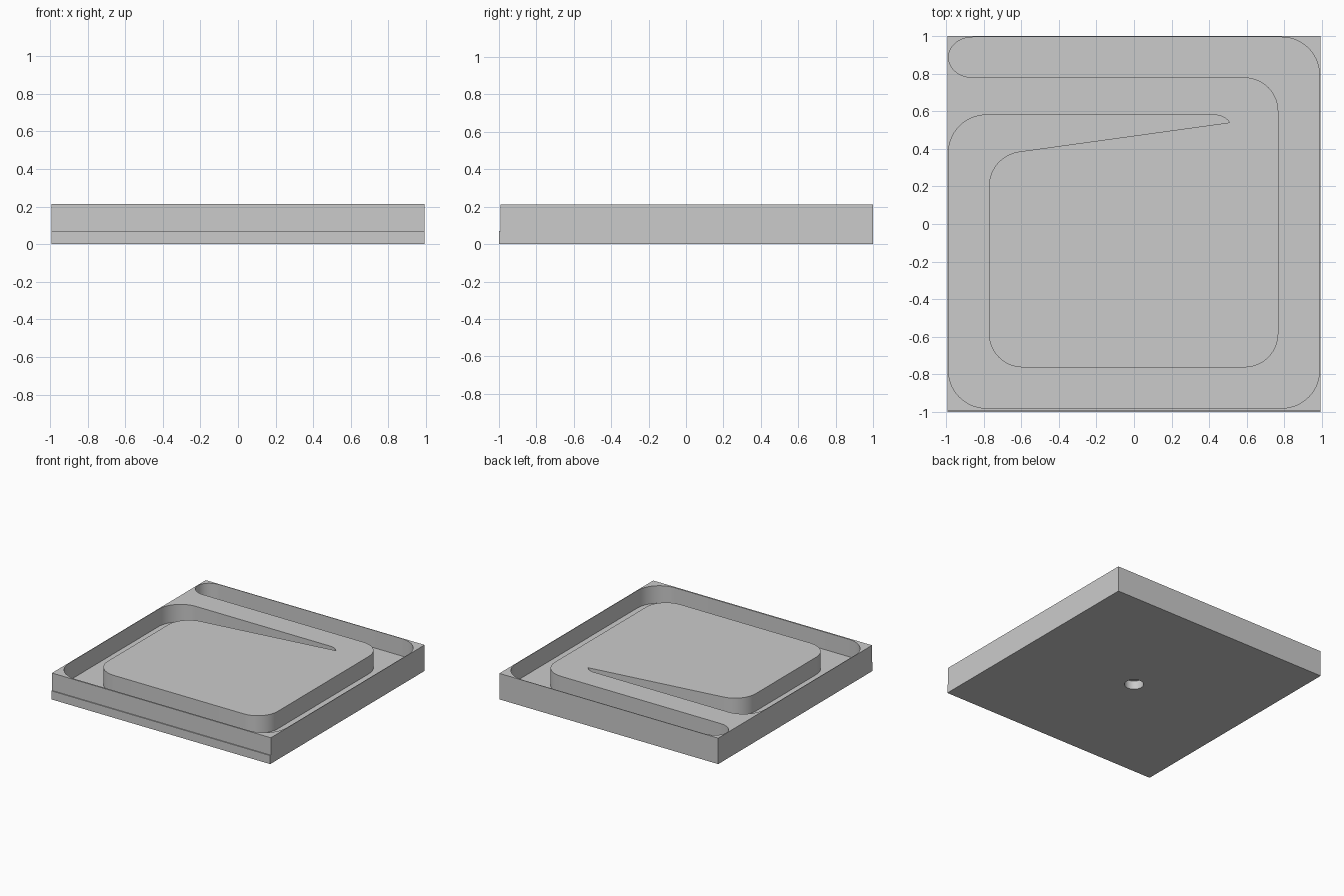
import bpy, bmesh
from math import cos, sin, radians

if "Cube" in bpy.data.objects:
    bpy.data.objects.remove(bpy.data.objects["Cube"])


def arc(cx, cy, rx, ry, a0, a1, n=14):
    """Points along an elliptical arc, angles in degrees."""
    return [(cx + rx * cos(radians(a0 + (a1 - a0) * i / n)),
             cy + ry * sin(radians(a0 + (a1 - a0) * i / n))) for i in range(n + 1)]


def rect(x, y0, y1):
    return [(-x, y0), (x, y0), (x, y1), (-x, y1)]


def plate(name, z0, z1, outlines):
    """Extrude a flat outline (later outlines are holes) from z0 to z1."""
    curve = bpy.data.curves.new(name, 'CURVE')
    curve.dimensions = '2D'
    curve.fill_mode = 'BOTH'
    curve.extrude = (z1 - z0) / 2
    for pts in outlines:
        spline = curve.splines.new('POLY')
        spline.points.add(len(pts) - 1)
        for p, (x, y) in zip(spline.points, pts):
            p.co = (x, y, 0, 1)
        spline.use_cyclic_u = True
    obj = bpy.data.objects.new(name, curve)
    obj.location.z = (z0 + z1) / 2
    bpy.context.collection.objects.link(obj)
    bpy.ops.object.select_all(action='DESELECT')
    obj.select_set(True)
    bpy.context.view_layer.objects.active = obj
    bpy.ops.object.convert(target='MESH')
    obj = bpy.context.view_layer.objects.active
    # Weld caps to walls
    bm = bmesh.new()
    bm.from_mesh(obj.data)
    bmesh.ops.remove_doubles(bm, verts=bm.verts, dist=0.0002)
    bmesh.ops.recalc_face_normals(bm, faces=bm.faces)
    bm.to_mesh(obj.data)
    bm.free()
    bpy.ops.object.shade_smooth_by_angle(angle=radians(30))
    return obj


X, FLOOR, TOP = 0.992, 0.07, 0.213
XI, YB, YF = 0.987, 0.994, -0.98      # channel outer limits

# Winding channel: outer side clockwise, then back along the island
channel = (
    arc(-0.86, 0.887, XI - 0.86, YB - 0.887, 180, 90)
    + arc(XI - 0.2, YB - 0.2, 0.2, 0.2, 90, 0)
    + arc(XI - 0.2, YF + 0.2, 0.2, 0.2, 0, -90)
    + arc(-XI + 0.2, YF + 0.2, 0.2, 0.2, -90, -180)
    + arc(-XI + 0.2, 0.38, 0.2, 0.2, 180, 90)
    + arc(0.43, 0.48, 0.1, 0.1, 90, 37, 6)
    + arc(-0.585, 0.2, 0.187, 0.187, 98, 180)
    + arc(-0.592, -0.583, 0.18, 0.18, 180, 270)
    + arc(0.588, -0.583, 0.18, 0.18, -90, 0)
    + arc(0.588, 0.6, 0.18, 0.18, 0, 90)
    + arc(-0.86, 0.887, XI - 0.86, 0.107, 270, 180)[:-1]
)

# Base plate with blind hole underneath
plate("base_plate", 0, FLOOR, [rect(X, -1, 1), arc(0, 0, 0.072, 0.072, 0, 360, 32)[:-1]])
# Upper layer: thin rim, corner fillets and central island
plate("channel_layer", FLOOR, TOP, [rect(X, -0.992, 1), channel])
